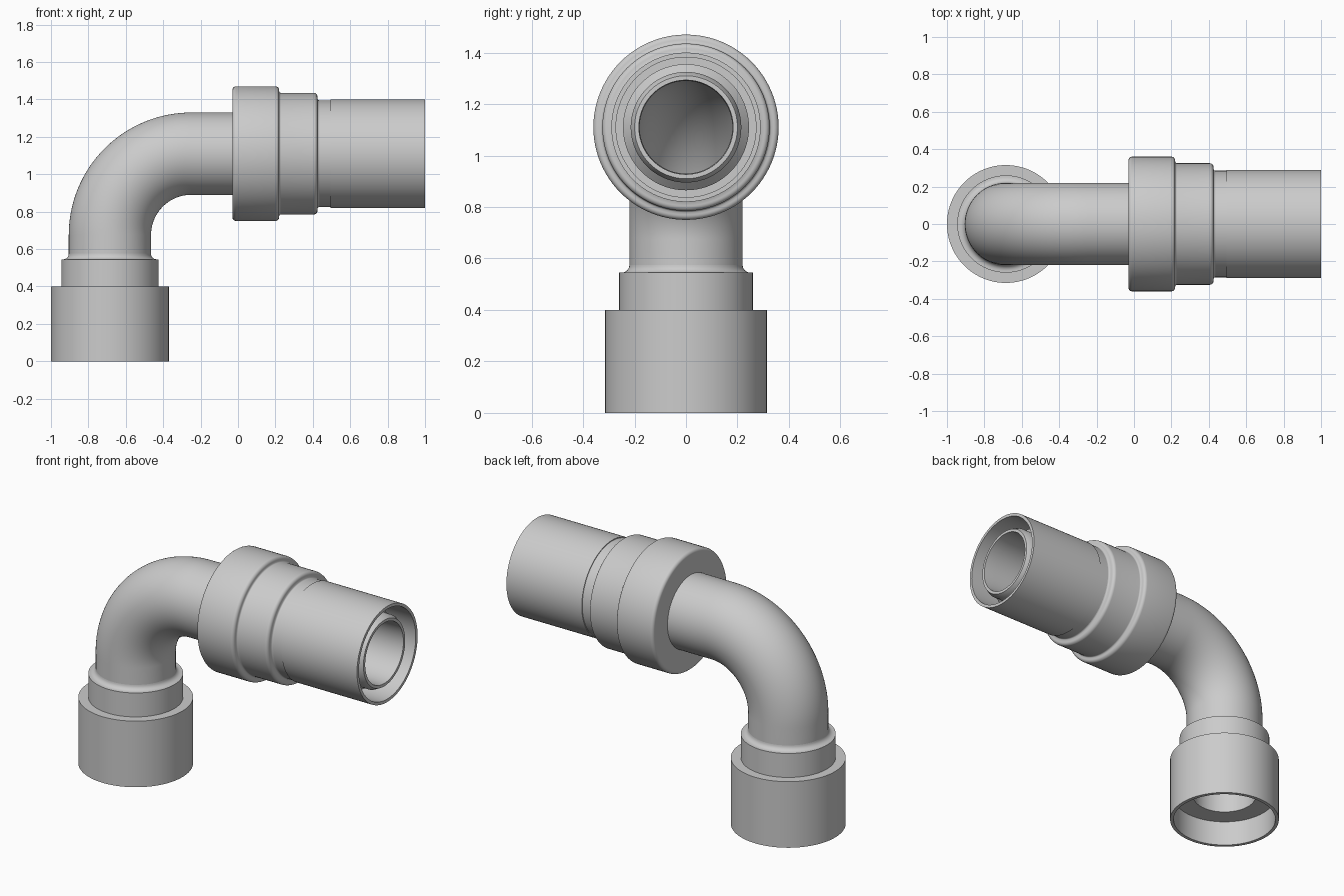
import bpy, bmesh, math
from mathutils import Vector, Matrix

if "Cube" in bpy.data.objects:
    bpy.data.objects.remove(bpy.data.objects["Cube"])

SEG = 96
AXIS_X, AXIS_Z = -0.685, 1.11      # vertical leg position, horizontal leg height
BEND = 0.435                       # centre-line bend radius

steel = bpy.data.materials.new("light grey")
steel.diffuse_color = (0.6, 0.6, 0.6, 1)
steel.use_nodes = True
steel.node_tree.nodes["Principled BSDF"].inputs["Base Color"].default_value = steel.diffuse_color


def skin(name, rings):
    """Join successive rings of points into one smooth shell."""
    bm = bmesh.new()
    loops = [[bm.verts.new(p) for p in ring] for ring in rings]
    for a, b in zip(loops, loops[1:]):
        for i in range(SEG):
            j = (i + 1) % SEG
            bm.faces.new((a[i], a[j], b[j], b[i]))
    mesh = bpy.data.meshes.new(name)
    bm.to_mesh(mesh)
    bm.free()
    mesh.materials.append(steel)
    ob = bpy.data.objects.new(name, mesh)
    bpy.context.collection.objects.link(ob)
    bpy.ops.object.select_all(action='DESELECT')
    ob.select_set(True)
    bpy.context.view_layer.objects.active = ob
    bpy.ops.object.shade_smooth_by_angle(angle=math.radians(35))
    return ob


def ring(centre, u, v, r):
    return [centre + r * (math.cos(t) * u + math.sin(t) * v)
            for t in (2 * math.pi * i / SEG for i in range(SEG))]


def arc(r, h, rad, a0, a1, n=6):
    """Rounded profile corner around (r, h), angles in degrees."""
    return [(r + rad * math.cos(math.radians(a0 + (a1 - a0) * i / n)),
             h + rad * math.sin(math.radians(a0 + (a1 - a0) * i / n))) for i in range(n + 1)]


X, Y, Z = Vector((1, 0, 0)), Vector((0, 1, 0)), Vector((0, 0, 1))


def lathe_up(name, profile):
    return skin(name, [ring(Vector((AXIS_X, 0, h)), X, Y, r) for r, h in profile])


def lathe_right(name, profile):
    return skin(name, [ring(Vector((h, 0, AXIS_Z)), Y, Z, r) for r, h in profile])


# Lower socket: stepped sleeve, filleted neck, counterbored opening
lathe_up("lower_socket",
         [(0.18, 0.155), (0.295, 0.155), (0.295, 0), (0.315, 0), (0.315, 0.4), (0.26, 0.4),
          (0.26, 0.545)] + arc(0.25, 0.575, 0.03, 270, 180))


# Elbow pipe: straight, quarter bend, straight
def pipe_rings(r):
    rings = []
    cx, cz = AXIS_X + BEND, AXIS_Z - BEND
    for i in range(33):
        a = math.pi / 2 * i / 32
        out = Vector((-math.cos(a), 0, math.sin(a)))
        rings.append(ring(Vector((cx, 0, cz)) + BEND * out, out, -Y, r))
    rings.insert(0, ring(Vector((AXIS_X, 0, 0.575 if r > 0.2 else 0.155)), -X, -Y, r))
    rings.append(ring(Vector((-0.03, 0, AXIS_Z)), Z, -Y, r))
    return rings


skin("elbow_pipe", [list(reversed(p)) for p in pipe_rings(0.22)])
skin("elbow_bore", pipe_rings(0.18))

# Coupling collar: two rounded steps
lathe_right("coupling_collar",
            [(0.22, -0.03)] + arc(0.34, -0.01, 0.02, -90, 0) + arc(0.34, 0.2, 0.02, 0, 90)
            + arc(0.335, 0.23, 0.01, 270, 180, 4)[1:] + arc(0.305, 0.405, 0.02, 0, 90)
            + arc(0.295, 0.435, 0.01, 270, 180, 4)[1:])

# Outer tube with narrow neck and thin wall
lathe_right("outer_tube",
            [(0.285, 0.42), (0.285, 0.495), (0.29, 0.495), (0.29, 1.0), (0.272, 1.0),
             (0.272, 0.45), (0.24, 0.45)])

# Inner nozzle inside the outer tube
lathe_right("inner_nozzle",
            [(0.245, 0.45), (0.245, 0.85), (0.215, 0.88), (0.215, 0.95), (0.2, 0.98),
             (0.183, 0.98), (0.18, 0.9), (0.18, -0.03)])

# Make every shell face outwards from its own material
for ob in bpy.data.objects:
    bm = bmesh.new()
    bm.from_mesh(ob.data)
    if ob.name != "elbow_bore":
        # the widest face marks the outside of the shell
        def radial(f):
            c = f.calc_center_median()
            if ob.name in ("lower_socket", "elbow_pipe"):
                return math.hypot(c.x - AXIS_X, c.y) if c.z < 0.66 else -1
            return math.hypot(c.y, c.z - AXIS_Z)
        f = max(bm.faces, key=radial)
        c = f.calc_center_median()
        out = (Vector((c.x - AXIS_X, c.y, 0)) if ob.name in ("lower_socket", "elbow_pipe")
               else Vector((0, c.y, c.z - AXIS_Z)))
        flip = f.normal.dot(out) < 0
    else:
        f = min(bm.faces, key=lambda g: g.calc_center_median().z)
        c = f.calc_center_median()
        flip = f.normal.dot(Vector((c.x - AXIS_X, c.y, 0))) > 0
    if flip:
        bmesh.ops.reverse_faces(bm, faces=bm.faces[:])
    bm.to_mesh(ob.data)
    bm.free()
